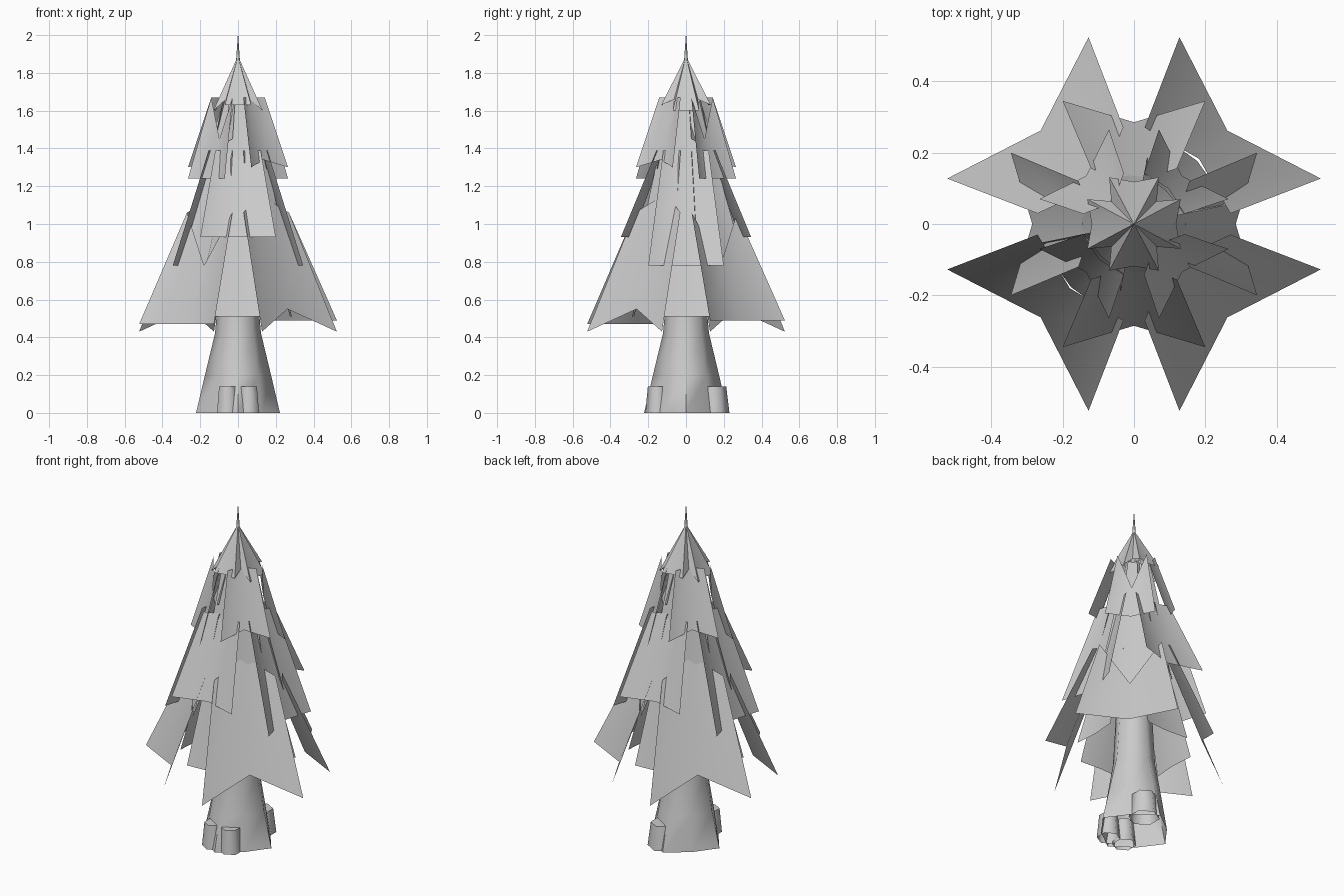
import bpy, bmesh
from math import sin, cos, pi, radians

if "Cube" in bpy.data.objects:
    bpy.data.objects.remove(bpy.data.objects["Cube"])


def finish(name, bm, smooth=35):
    bmesh.ops.remove_doubles(bm, verts=bm.verts, dist=0.0005)
    me = bpy.data.meshes.new(name)
    bm.to_mesh(me)
    bm.free()
    ob = bpy.data.objects.new(name, me)
    bpy.context.collection.objects.link(ob)
    bpy.context.view_layer.objects.active = ob
    ob.select_set(True)
    bpy.ops.object.shade_smooth_by_angle(angle=radians(smooth))
    ob.select_set(False)
    return ob


def add_bough(bm, angle, bottom, top, z_tip, z_mid, z_top, z_crease):
    """Creased sheet; bottom/top = (tip radius, half width, crease radius)."""
    r0, r1 = bottom[2], top[2]
    # a dropped crease stays on the slope of the sheet
    if z_crease < z_top:
        r1 = r0 + (r1 - r0) * (z_crease - z_mid) / (z_top - z_mid)
    rows = []
    for r, w, m, z, zm in ((bottom[0], bottom[1], r0, z_tip, z_mid),
                           (top[0], top[1], r1, z_top, z_crease)):
        pts = ((r, -w, z), (m, 0, zm), (r, w, z))
        rows.append([bm.verts.new((a * cos(angle) - b * sin(angle),
                                   a * sin(angle) + b * cos(angle), c)) for a, b, c in pts])
    lo, hi = rows
    for i in range(2):
        bm.faces.new((lo[i], lo[i + 1], hi[i + 1], hi[i]))


def tier(name, start, bottom, top, heights, z_top, step=pi / 2):
    """heights: (tip z, crease z at the bottom, crease z at the top) per bough."""
    bm = bmesh.new()
    for i, (z_tip, z_mid, z_crease) in enumerate(heights):
        add_bough(bm, start + i * step, bottom, top, z_tip, z_mid, z_top, z_crease)
    return finish(name, bm, 50)


def lathe(name, profile, sides):
    """Rings of (radius on the axes, radius on the diagonals, height)."""
    bm = bmesh.new()
    rings = [[bm.verts.new(((r, d)[k % 2] * cos(2 * pi * k / sides),
                            (r, d)[k % 2] * sin(2 * pi * k / sides), z))
              for k in range(sides)] for r, d, z in profile]
    for a, b in zip(rings, rings[1:]):
        for k in range(sides):
            n = (k + 1) % sides
            bm.faces.new((a[k], a[n], b[n], b[k]))
    bm.faces.new(rings[-1])
    return finish(name, bm, 60)


# Trunk with a flared foot, and the thin leader at the very top
lathe("trunk", [(0.222, 0.18, 0), (0.175, 0.15, 0.2), (0.122, 0.115, 0.42),
                (0.11, 0.108, 0.55), (0.08, 0.08, 1.1)], 8)
lathe("leader", [(0.012, 0.012, 1.84), (0.001, 0.001, 2.0)], 8)

# Root lumps at the foot, open underneath
for i, (x, y, r) in enumerate([(-0.055, -0.15, 0.065), (0.055, -0.15, 0.065), (0.05, 0.145, 0.085)]):
    bm = bmesh.new()
    bmesh.ops.create_cone(bm, cap_ends=True, segments=6, radius1=r, radius2=r * 0.8, depth=0.14)
    base = [f for f in bm.faces if f.calc_center_median().z < -0.06]
    bmesh.ops.delete(bm, geom=base, context='FACES_ONLY')
    bmesh.ops.translate(bm, verts=bm.verts, vec=(x, y, 0.07))
    finish(f"root_{i + 1}", bm, 65)

D = pi / 4
# Lowest tier: diagonal boughs (back right, back left, front left, front right)
tier("lower_boughs", D, (0.46, 0.28, 0.37), (0.212, 0.17, 0.15),
     [(0.49, 0.49, 0.78), (0.43, 0.55, 1.16), (0.47, 0.47, 0.78), (0.43, 0.55, 1.16)], 1.06)
tier("lower_inner_boughs", 0, (0.285, 0.14, 0.275), (0.15, 0.09, 0.13),
     [(0.51, 0.51, 1.06)] * 4, 1.06)

# Middle tier: boughs on the axes (right, back, left, front), deeper ones between
tier("middle_boughs", 0, (0.345, 0.2, 0.285), (0.155, 0.12, 0.115),
     [(0.78, 0.78, 1.39), (0.93, 0.93, 1.39)] * 2, 1.39)
tier("middle_inner_boughs", D + pi / 2, (0.2, 0.12, 0.19), (0.12, 0.08, 0.1),
     [(1.0, 1.0, 1.39)] * 2, 1.39, pi)
tier("middle_deep_boughs", D, (0.225, 0.15, 0.25), (0.12, 0.08, 0.06),
     [(0.95, 0.75, 1.39)] * 2, 1.39, pi)

# Upper tier: diagonal boughs
tier("upper_boughs", D, (0.237, 0.138, 0.19), (0.12, 0.08, 0.085),
     [(1.24, 1.24, 1.45), (1.30, 1.34, 1.67)] * 2, 1.67)
tier("upper_inner_boughs", 0, (0.155, 0.075, 0.145), (0.08, 0.05, 0.065),
     [(1.29, 1.29, 1.65)] * 4, 1.65)
tier("upper_deep_boughs", D, (0.12, 0.08, 0.13), (0.06, 0.04, 0.03),
     [(1.45, 1.42, 1.67)] * 2, 1.67, pi)

# Cap: pointed star-shaped cone
bm = bmesh.new()
apex = bm.verts.new((0, 0, 1.89))
rim = []
for i in range(4):
    z = 1.60 if i % 2 == 0 else 1.63
    for deg, r, h in ((-28, 0.148, z), (0, 0.118, z), (28, 0.148, z), (45, 0.09, 1.66)):
        a = i * pi / 2 + radians(deg)
        rim.append(bm.verts.new((r * cos(a), r * sin(a), h)))
for k in range(16):
    bm.faces.new((rim[k], rim[(k + 1) % 16], apex))
finish("treetop", bm)
